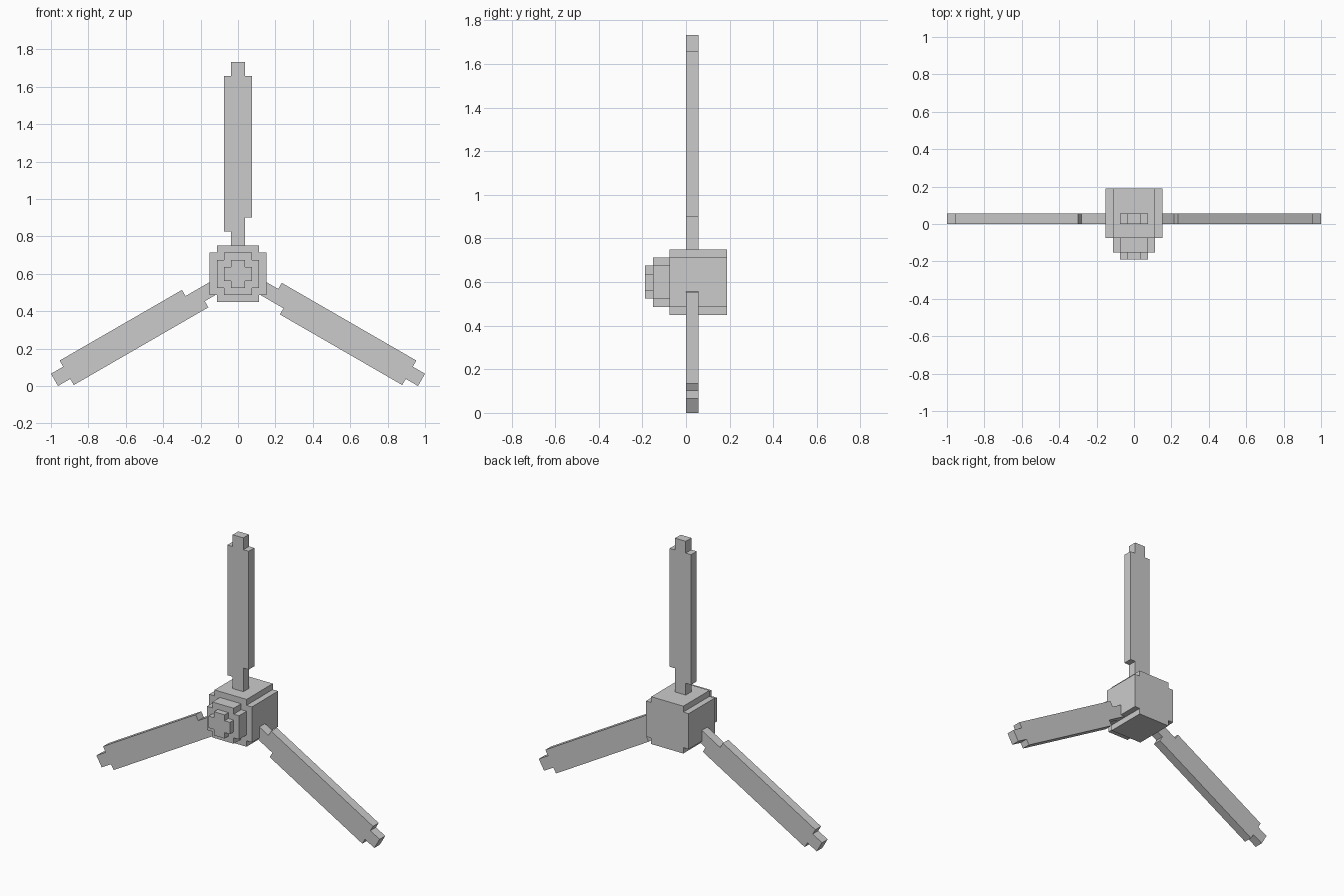
import bpy, bmesh
from math import radians
from mathutils import Matrix

if "Cube" in bpy.data.objects:
    bpy.data.objects.remove(bpy.data.objects["Cube"])

U = 1 / 26.48          # one block of the stepped design
AXIS_Z = 15.866 * U    # height of the rotor axis


def prism(name, outline, y0, y1, turn=0):
    """Extrude an x/z outline (in blocks) from y0 to y1 and turn it about the axis."""
    bm = bmesh.new()
    face = bm.faces.new([bm.verts.new((x * U, y0 * U, z * U)) for x, z in outline])
    ext = bmesh.ops.extrude_face_region(bm, geom=[face])
    new = [v for v in ext["geom"] if isinstance(v, bmesh.types.BMVert)]
    bmesh.ops.translate(bm, verts=new, vec=(0, (y1 - y0) * U, 0))
    bmesh.ops.recalc_face_normals(bm, faces=bm.faces)
    bm.transform(Matrix.Translation((0, 0, AXIS_Z)) @ Matrix.Rotation(radians(turn), 4, "Y"))
    mesh = bpy.data.meshes.new(name)
    bm.to_mesh(mesh)
    bm.free()
    obj = bpy.data.objects.new(name, mesh)
    bpy.context.collection.objects.link(obj)
    return obj


def notched_square(r):
    """Square of half-width r with one block cut from each corner."""
    i = r - 1
    return [(-i, -r), (i, -r), (i, -i), (r, -i), (r, i), (i, i),
            (i, r), (-i, r), (-i, i), (-r, i), (-r, -i), (-i, -i)]


# Hub and its stepped nose
prism("hub", notched_square(4), -2, 5)
prism("nose_base", notched_square(3), -4, -2)
prism("nose_tip", notched_square(2), -5, -4)

# Three blades with a narrow root, uneven shoulder and narrow tip
blade = [(-1, 4), (1, 4), (1, 8), (2, 8), (2, 28), (1, 28), (1, 30),
         (-1, 30), (-1, 28), (-2, 28), (-2, 6), (-1, 6)]
for name, turn in (("top_blade", 0), ("right_blade", 120), ("left_blade", 240)):
    prism(name, blade, 0, 1.5, turn)
